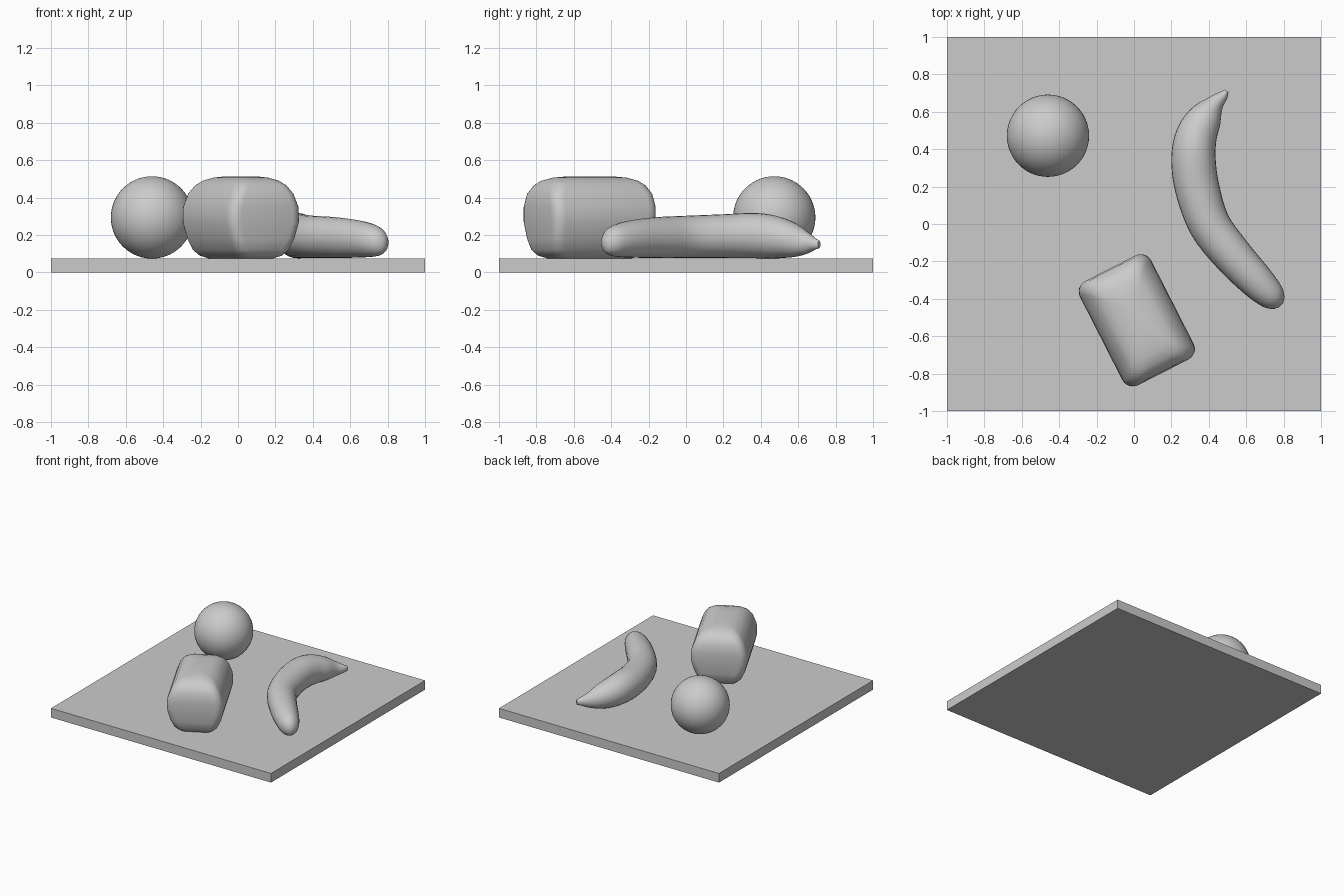
import bpy, bmesh, math
from mathutils import Vector, Matrix

if "Cube" in bpy.data.objects:
    bpy.data.objects.remove(bpy.data.objects["Cube"])

grey = bpy.data.materials.new("plain_grey")
grey.use_nodes = True
grey.diffuse_color = (0.6, 0.6, 0.6, 1)
grey.node_tree.nodes["Principled BSDF"].inputs["Base Color"].default_value = (0.6, 0.6, 0.6, 1)


def finish(name, bm, smooth=True):
    bmesh.ops.recalc_face_normals(bm, faces=bm.faces)
    mesh = bpy.data.meshes.new(name)
    bm.to_mesh(mesh)
    bm.free()
    mesh.materials.append(grey)
    ob = bpy.data.objects.new(name, mesh)
    bpy.context.collection.objects.link(ob)
    if smooth:
        bpy.ops.object.select_all(action='DESELECT')
        ob.select_set(True)
        bpy.context.view_layer.objects.active = ob
        bpy.ops.object.shade_smooth_by_angle(angle=math.radians(50))
    return ob


def loft(name, rings):
    """Skin a list of equal-length closed rings and cap both ends."""
    bm = bmesh.new()
    rows = [[bm.verts.new(p) for p in ring] for ring in rings]
    n = len(rows[0])
    for a, b in zip(rows, rows[1:]):
        for i in range(n):
            j = (i + 1) % n
            bm.faces.new((a[i], a[j], b[j], b[i]))
    bm.faces.new(rows[0])
    bm.faces.new(rows[-1])
    return finish(name, bm)


def catmull(points, steps):
    """Smoothly resample tuples of any length."""
    pts = [Vector(p) for p in points]
    pts = [2 * pts[0] - pts[1]] + pts + [2 * pts[-1] - pts[-2]]
    out = []
    for i in range(1, len(pts) - 2):
        a, b, c, d = pts[i - 1:i + 3]
        for s in range(steps):
            t = s / steps
            out.append(0.5 * (2 * b + (c - a) * t + (2 * a - 5 * b + 4 * c - d) * t ** 2
                              + (3 * b - a - 3 * c + d) * t ** 3))
    return out + [pts[-2]]


# Square base board
bm = bmesh.new()
bmesh.ops.create_cube(bm, size=1, matrix=Matrix.Translation((0, 0, 0.0375))
                      @ Matrix.Diagonal((2, 2, 0.075, 1)))
finish("base_board", bm, smooth=False)

# Round fruit
bm = bmesh.new()
bmesh.ops.create_uvsphere(bm, u_segments=48, v_segments=28, radius=0.22,
                          matrix=Matrix.Translation((-0.46, 0.472, 0.294)))
finish("round_fruit", bm)


# Bread loaf: stacked rounded rectangles (height, half width, half length, corner)
def rounded_rect(z, a, b, r, turn):
    ring = []
    for k, (sx, sy) in enumerate(((1, 1), (-1, 1), (-1, -1), (1, -1))):
        for s in range(7):
            ang = math.radians(90 * k + 15 * s)
            p = Vector((sx * (a - r) + r * math.cos(ang), sy * (b - r) + r * math.sin(ang), z))
            ring.append(turn @ p)
    return ring


loaf_turn = Matrix.Translation((0.015, -0.515, 0)) @ Matrix.Rotation(math.radians(27), 4, 'Z')
loaf = [(0.074, 0.10, 0.22, 0.06), (0.09, 0.135, 0.265, 0.06), (0.12, 0.162, 0.29, 0.06),
        (0.18, 0.19, 0.302, 0.06), (0.27, 0.214, 0.31, 0.06), (0.35, 0.21, 0.312, 0.06),
        (0.42, 0.184, 0.305, 0.06), (0.465, 0.155, 0.28, 0.06), (0.49, 0.125, 0.25, 0.06),
        (0.507, 0.085, 0.20, 0.06), (0.514, 0.04, 0.12, 0.03)]
loft("bread_loaf", [rounded_rect(*row, loaf_turn) for row in loaf])

# Banana: spine rows of (x, y, z centre, half width, half height)
spine = [(0.495, 0.712, 0.150, 0.012, 0.020), (0.475, 0.685, 0.153, 0.028, 0.033),
         (0.435, 0.645, 0.158, 0.048, 0.058), (0.385, 0.575, 0.174, 0.088, 0.092),
         (0.335, 0.475, 0.190, 0.110, 0.114), (0.318, 0.36, 0.197, 0.118, 0.121),
         (0.336, 0.20, 0.194, 0.119, 0.117), (0.402, 0.00, 0.190, 0.112, 0.113),
         (0.525, -0.165, 0.186, 0.106, 0.109), (0.655, -0.305, 0.178, 0.094, 0.098),
         (0.735, -0.385, 0.168, 0.075, 0.082), (0.772, -0.421, 0.160, 0.046, 0.055),
         (0.786, -0.435, 0.157, 0.014, 0.02)]
path = catmull(spine, 4)
rings = []
for i, p in enumerate(path):
    d = path[min(i + 1, len(path) - 1)] - path[max(i - 1, 0)]
    side = Vector((-d[1], d[0], 0)).normalized()
    ring = []
    for k in range(28):
        ang = 2 * math.pi * k / 28
        ring.append(Vector((p[0], p[1], p[2])) + side * p[3] * math.cos(ang)
                    + Vector((0, 0, p[4] * math.sin(ang))))
    rings.append(ring)
loft("banana", rings)
